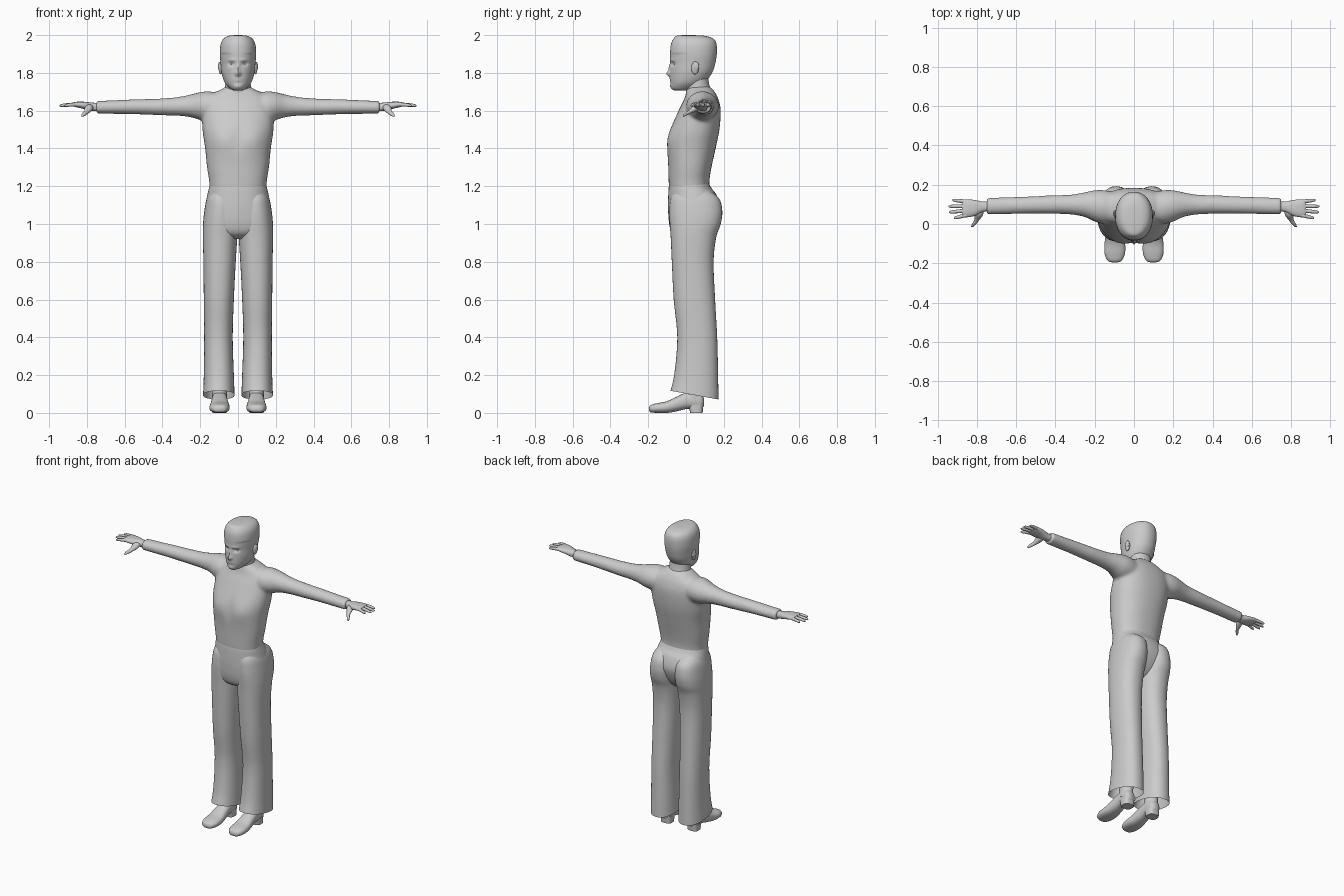
import bpy, bmesh, math
from mathutils import Matrix, Vector

grey = bpy.data.materials.new("plain grey")
grey.diffuse_color = (0.6, 0.6, 0.6, 1)


def smooth_path(st, n):
    """Catmull-Rom interpolation of the section list."""
    out = []
    for i in range(len(st) - 1):
        a, b, c, d = st[max(i - 1, 0)], st[i], st[i + 1], st[min(i + 2, len(st) - 1)]
        for k in range(n):
            t = k / n
            out.append([0.5 * (2*q + (r - p)*t + (2*p - 5*q + 4*r - s)*t*t
                               + (3*q - p - 3*r + s)*t**3)
                        for p, q, r, s in zip(a, b, c, d)])
    return out + [list(st[-1])]


def loft(bm, axis, st, segs=32, n=5, power=2.0, caps=(True, True)):
    """Skin rounded sections (t, a0, a1, b0, b1) along one axis."""
    rings = []
    for t, a0, a1, b0, b1 in smooth_path(st, n):
        ring = []
        for k in range(segs):
            w = 2 * math.pi * k / segs
            c, s = math.cos(w), math.sin(w)
            a = (a0 + a1) / 2 + (a1 - a0) / 2 * math.copysign(abs(c) ** (2 / power), c)
            b = (b0 + b1) / 2 + (b1 - b0) / 2 * math.copysign(abs(s) ** (2 / power), s)
            ring.append(bm.verts.new({'x': (t, a, b), 'y': (a, t, b), 'z': (a, b, t)}[axis]))
        rings.append(ring)
    for r, q in zip(rings, rings[1:]):
        for k in range(segs):
            m = (k + 1) % segs
            bm.faces.new((r[k], r[m], q[m], q[k]))
    if caps[0]:
        bm.faces.new(rings[0])
    if caps[1]:
        bm.faces.new(rings[-1])


def centred(st):
    return [(z, -x, x, y0, y1) for z, x, y0, y1 in st]


def sculpt(bm, bumps, y_mid):
    """Push front vertices in y with soft round bumps (x, z, rx, rz, dy)."""
    for v in bm.verts:
        if v.co.y < y_mid:
            x, z = abs(v.co.x), v.co.z
            v.co.y += sum(d * math.exp(-((x - cx) / rx)**2 - ((z - cz) / rz)**2)
                          for cx, cz, rx, rz, d in bumps)


def ball(bm, pos, scale):
    bmesh.ops.create_uvsphere(bm, u_segments=20, v_segments=12, radius=1,
                              matrix=Matrix.Translation(pos) @ Matrix.Diagonal(Vector(scale)).to_4x4())


def finish(name, bm, mirror=False, blend=0):
    bmesh.ops.recalc_face_normals(bm, faces=bm.faces)
    me = bpy.data.meshes.new(name)
    bm.to_mesh(me)
    bm.free()
    me.materials.append(grey)
    ob = bpy.data.objects.new(name, me)
    bpy.context.collection.objects.link(ob)
    bpy.context.view_layer.objects.active = ob
    ob.select_set(True)
    bpy.ops.object.shade_smooth_by_angle(angle=math.radians(50))
    ob.select_set(False)
    if mirror:
        ob.modifiers.new("mirror", 'MIRROR').use_mirror_merge = False
    if blend:
        r = ob.modifiers.new("blend", 'REMESH')
        r.mode, r.voxel_size, r.use_smooth_shade = 'VOXEL', 0.009, True
        s = ob.modifiers.new("soften", 'SMOOTH')
        s.factor, s.iterations = 0.5, blend
    return ob


# Shirt: torso and both sleeves blended into one skin
bm = bmesh.new()
loft(bm, 'z', centred([
    (1.18, .15, -.09, .125), (1.23, .153, -.092, .124), (1.3, .164, -.094, .135),
    (1.4, .174, -.098, .157), (1.5, .188, -.082, .177), (1.6, .188, -.04, .184),
    (1.66, .175, -.01, .172), (1.695, .125, .0, .155), (1.715, .085, .005, .14),
    (1.73, .06, .015, .12)]), 48, power=2.3)
sculpt(bm, [(.085, 1.45, .06, .06, -.012), (0, 1.45, .02, .1, .004)], 0)
for s in (1, -1):
    loft(bm, 'x', [(s * x, *r) for x, *r in [
        (.08, .01, .16, 1.55, 1.69), (.15, .0, .172, 1.545, 1.702), (.2, .012, .172, 1.55, 1.698),
        (.25, .035, .162, 1.565, 1.686), (.32, .048, .15, 1.573, 1.672), (.42, .052, .146, 1.576, 1.664),
        (.55, .052, .14, 1.581, 1.66), (.66, .05, .136, 1.583, 1.655), (.75, .048, .134, 1.584, 1.652)]])
finish("shirt", bm, blend=8)

# Trousers: seat plus two open-ended legs
bm = bmesh.new()
loft(bm, 'z', centred([
    (1.22, .146, -.088, .12), (1.19, .154, -.092, .135), (1.15, .163, -.094, .163),
    (1.08, .176, -.095, .178), (1.0, .18, -.089, .15), (.95, .14, -.072, .11),
    (.92, .05, -.03, .06)]), 48, power=2.3)
finish("trouser_seat", bm)

bm = bmesh.new()
loft(bm, 'z', [
    (1.2, .04, .13, -.04, .09), (1.14, .01, .164, -.08, .172), (1.07, .002, .178, -.088, .192),
    (1.0, .002, .185, -.086, .184), (.93, .004, .186, -.081, .16), (.8, .012, .183, -.075, .146),
    (.6, .022, .181, -.065, .154), (.4, .028, .179, -.046, .165), (.2, .022, .181, -.062, .17),
    (.095, .018, .185, -.082, .172)], 40, power=2.25, caps=(True, False))
for v in bm.verts:  # hem drops toward the heel
    v.co.z -= (v.co.y - .04) * .18 * max(0, 1 - (v.co.z - .095) / .15)
finish("trouser_leg", bm, mirror=True)

# Shoes with heel block and ankle
bm = bmesh.new()
loft(bm, 'y', [
    (-.196, .085, .11, .012, .028), (-.186, .062, .135, .003, .042), (-.15, .046, .15, 0, .052),
    (-.1, .045, .15, .0, .062), (-.05, .051, .144, .008, .085), (0, .056, .139, .02, .108),
    (.05, .058, .137, .022, .115), (.08, .064, .132, .022, .1), (.094, .078, .118, .035, .08)],
    28, power=2.4)
loft(bm, 'z', [(0, .062, .134, .022, .088), (.045, .06, .136, .012, .092)], 28, n=1, power=3)
loft(bm, 'z', [(.06, .058, .138, -.01, .088), (.25, .06, .136, .01, .095)], 24, n=1)
finish("shoe", bm, mirror=True)

# Neck
bm = bmesh.new()
loft(bm, 'z', centred([(1.64, .085, .0, .16), (1.69, .075, .0, .145), (1.73, .068, -.003, .125),
                       (1.8, .066, -.01, .115)]), 36)
finish("neck", bm)

# Head with sculpted brow, eye sockets, nose, lips and chin
bm = bmesh.new()
loft(bm, 'z', centred([
    (1.706, .022, -.06, .02), (1.718, .044, -.075, .05), (1.75, .071, -.081, .1),
    (1.8, .087, -.083, .138), (1.85, .092, -.082, .155), (1.9, .096, -.084, .163),
    (1.95, .092, -.08, .162), (1.98, .077, -.067, .146), (1.996, .05, -.05, .1),
    (2.0, .012, -.01, .03)]), 96, n=9, power=2.15)
for v in bm.verts:  # face narrower than the back of the skull
    v.co.x *= 1 - .9 * max(0, .02 - v.co.y) if v.co.z < 1.9 else 1
sculpt(bm, [(0, 1.795, .013, .014, -.02), (0, 1.825, .01, .025, -.009), (.034, 1.847, .017, .011, .012),
            (.03, 1.868, .025, .008, -.004), (0, 1.768, .022, .005, -.005), (0, 1.758, .02, .004, -.005),
            (0, 1.763, .025, .002, .004), (0, 1.728, .022, .012, -.006)], 0)
finish("head", bm)

bm = bmesh.new()
ball(bm, (.034, -.052, 1.847), (.013, .012, .009))
finish("eye", bm, mirror=True)

bm = bmesh.new()
ball(bm, (.092, .048, 1.826), (.011, .02, .034))
ball(bm, (.098, .054, 1.834), (.008, .016, .024))
finish("ear", bm, mirror=True)

# Hands: palm, four fingers and a lowered thumb
bm = bmesh.new()
loft(bm, 'x', [
    (.7, .064, .118, 1.596, 1.642), (.765, .062, .114, 1.598, 1.642), (.81, .042, .122, 1.608, 1.647),
    (.855, .034, .126, 1.618, 1.647), (.876, .042, .12, 1.624, 1.642)], 24, power=2.4)
for base, tip, end in [(.046, .03, .918), (.069, .06, .943), (.091, .09, .945), (.113, .122, .925)]:
    st = []
    for f, r in ((0, .0105), (.5, .0095), (.85, .008), (1, .004)):
        x, y, z = .85 + (end - .85) * f, base + (tip - base) * f, 1.633 - .007 * f * f
        st.append((x, y - r, y + r, z - r, z + r))
    loft(bm, 'x', st, 12, n=3)
loft(bm, 'y', [(.075, .765, .805, 1.605, 1.635), (.045, .77, .812, 1.592, 1.63),
               (.02, .788, .814, 1.582, 1.606), (-.003, .806, .827, 1.571, 1.59),
               (-.016, .82, .83, 1.567, 1.577)], 14, n=4)
finish("hand", bm, mirror=True)
